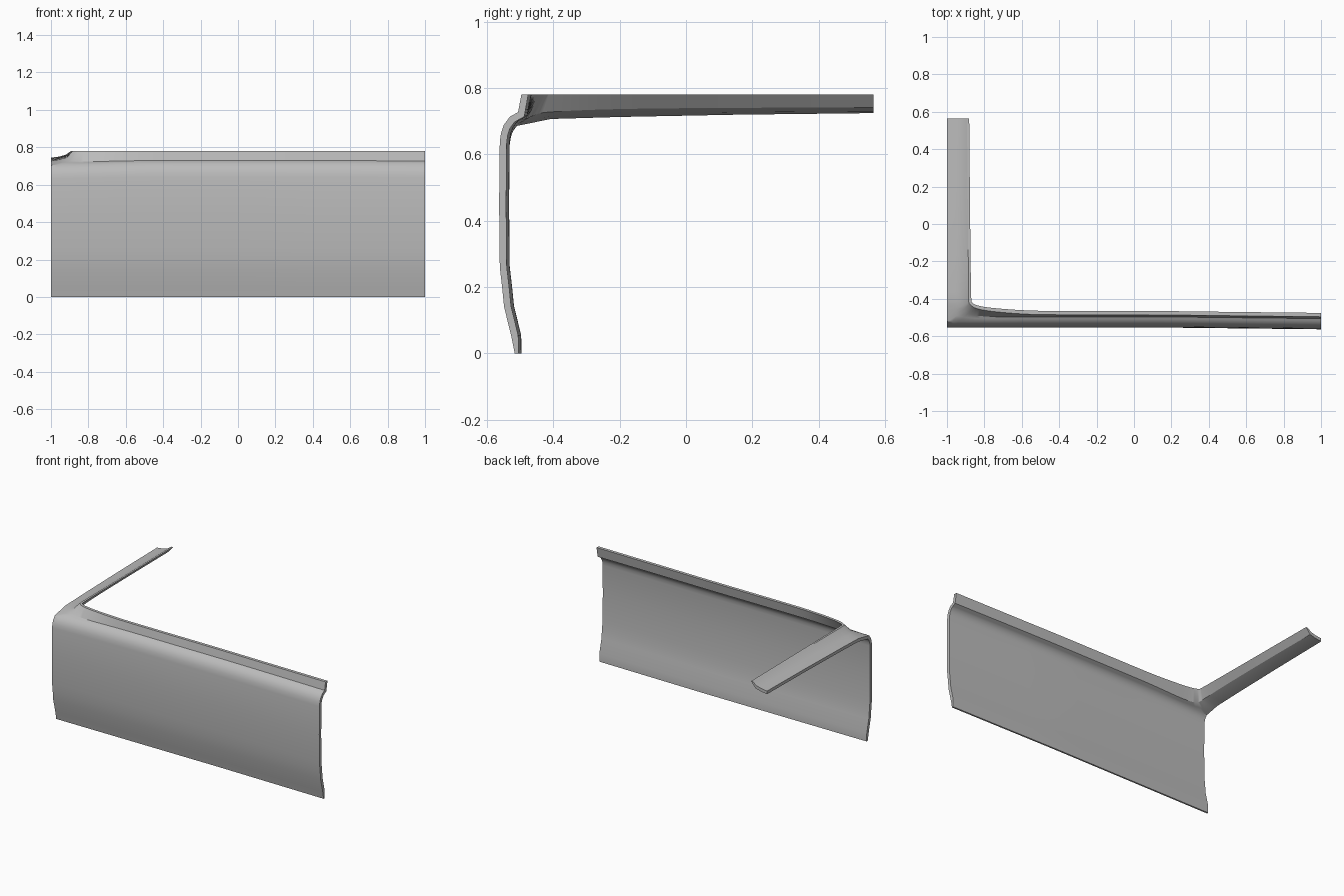
import bpy, bmesh
from mathutils import Vector

cube = bpy.data.objects.get("Cube")
if cube:
    bpy.data.objects.remove(cube)

grey = bpy.data.materials.new("panel grey")
grey.use_nodes = True
COLOUR = (0.5, 0.5, 0.5, 1)
grey.diffuse_color = COLOUR
grey.node_tree.nodes["Principled BSDF"].inputs["Base Color"].default_value = COLOUR

TOP = 0.78
THICK = 0.021
SUB = 4

# Upright panel profile (y, z), foot to just below the shoulder edge
PROFILE = [(-.507, 0), (-.517, .05), (-.539, .14), (-.545, .2), (-.552, .26),
           (-.554, .45), (-.552, .64), (-.548, .667), (-.54, .69)]

# Stations along the L: shoulder edge, lip base, lip top (x, y)
STATIONS = [
    ((1, -.522, .713), (1, -.497, .727), (1, -.487)),
    ((.5, -.522, .715), (.5, -.497, .729), (.5, -.487)),
    ((0, -.522, .715), (0, -.497, .729), (0, -.486)),
    ((-.45, -.522, .715), (-.45, -.497, .729), (-.45, -.485)),
    ((-.62, -.522, .713), (-.62, -.497, .727), (-.61, -.48)),
    ((-.77, -.522, .71), (-.77, -.495, .724), (-.76, -.467)),
    ((-.88, -.522, .707), (-.86, -.487, .726), (-.84, -.452)),
    ((-1, -.522, .704), (-.905, -.465, .736), (-.876, -.43)),
    ((-1, -.41, .727), (-.918, -.41, .746), (-.885, -.395)),
    ((-1, -.2, .733), (-.92, -.2, .755), (-.886, -.2)),
    ((-1, .15, .74), (-.92, .15, .759), (-.889, .15)),
    ((-1, .565, .745), (-.922, .565, .76), (-.893, .565)),
]
CORNER = 7 * SUB


def smooth(points, i, t):
    """Catmull-Rom point between stations i and i + 1."""
    a, b, c, d = (points[min(max(i + k, 0), len(points) - 1)] for k in (-1, 0, 1, 2))
    return 0.5 * (2 * b + (c - a) * t + (2 * a - 5 * b + 4 * c - d) * t * t
                  + (3 * b - 3 * c + d - a) * t ** 3)


def sample(points, curved):
    out = []
    for i in range(len(points) - 1):
        for s in range(SUB):
            t = s / SUB
            out.append(smooth(points, i, t) if curved else points[i].lerp(points[i + 1], t))
    return out + [points[-1]]


def bow(p):
    """Bow the free end of the panel slightly forward."""
    return Vector((p.x, p.y - .009 * max(0, (p.x - .2) / .8), p.z))


edge = sample([Vector(s[0]) for s in STATIONS], False)
base = sample([Vector(s[1]) for s in STATIONS], True)
lip = sample([Vector((*s[2], TOP)) for s in STATIONS], True)

bm = bmesh.new()


def loft(columns):
    for left, right in zip(columns, columns[1:]):
        for j in range(len(left) - 1):
            bm.faces.new((left[j], left[j + 1], right[j + 1], right[j]))


# Ledge and lip run the whole L
strip = []
for q, b, t in zip(edge, base, lip):
    mid = q.lerp(b, .55) - Vector((0, 0, .003 if q.x <= -1 else 0))
    strip.append([bm.verts.new(bow(p)) for p in (q, mid, b, t)])
loft(strip)

# Upright panel hangs from the front shoulder edge
panel = []
for k in range(CORNER + 1):
    drop = edge[k].z - .715
    column = [bm.verts.new(bow(Vector((edge[k].x, y, z + drop * max(0, (z - .45) / .25)))))
              for y, z in PROFILE]
    panel.append(column + [strip[k][0]])
loft(panel)

# Give the skin thickness on its inner side, with ends cut square
bm.normal_update()
outer_faces = list(bm.faces)
rims = [e for e in bm.edges if e.is_boundary]
inner = {}
for v in list(bm.verts):
    thick = THICK * (.55 if v.co.z < .01 else 1)
    p = v.co - v.normal * thick * min(v.calc_shell_factor(), 1.3)
    if v.co.z > TOP - .001:
        p.z = TOP
    if v.co.z < .001:
        p.z = 0
    if abs(v.co.x) > .999:
        p.x = v.co.x
    if v.co.y > .564:
        p.y = v.co.y
    inner[v] = p
inner = {v: bm.verts.new(p) for v, p in inner.items()}
for f in outer_faces:
    bm.faces.new([inner[v] for v in reversed(f.verts)])
for e in rims:
    a, b = e.verts
    bm.faces.new((a, b, inner[b], inner[a]))
bmesh.ops.recalc_face_normals(bm, faces=bm.faces)

mesh = bpy.data.meshes.new("side_panel")
bm.to_mesh(mesh)
bm.free()
mesh.materials.append(grey)
obj = bpy.data.objects.new("side_panel", mesh)
bpy.context.collection.objects.link(obj)
bpy.context.view_layer.objects.active = obj
obj.select_set(True)
bpy.ops.object.shade_smooth_by_angle(angle=0.52)
